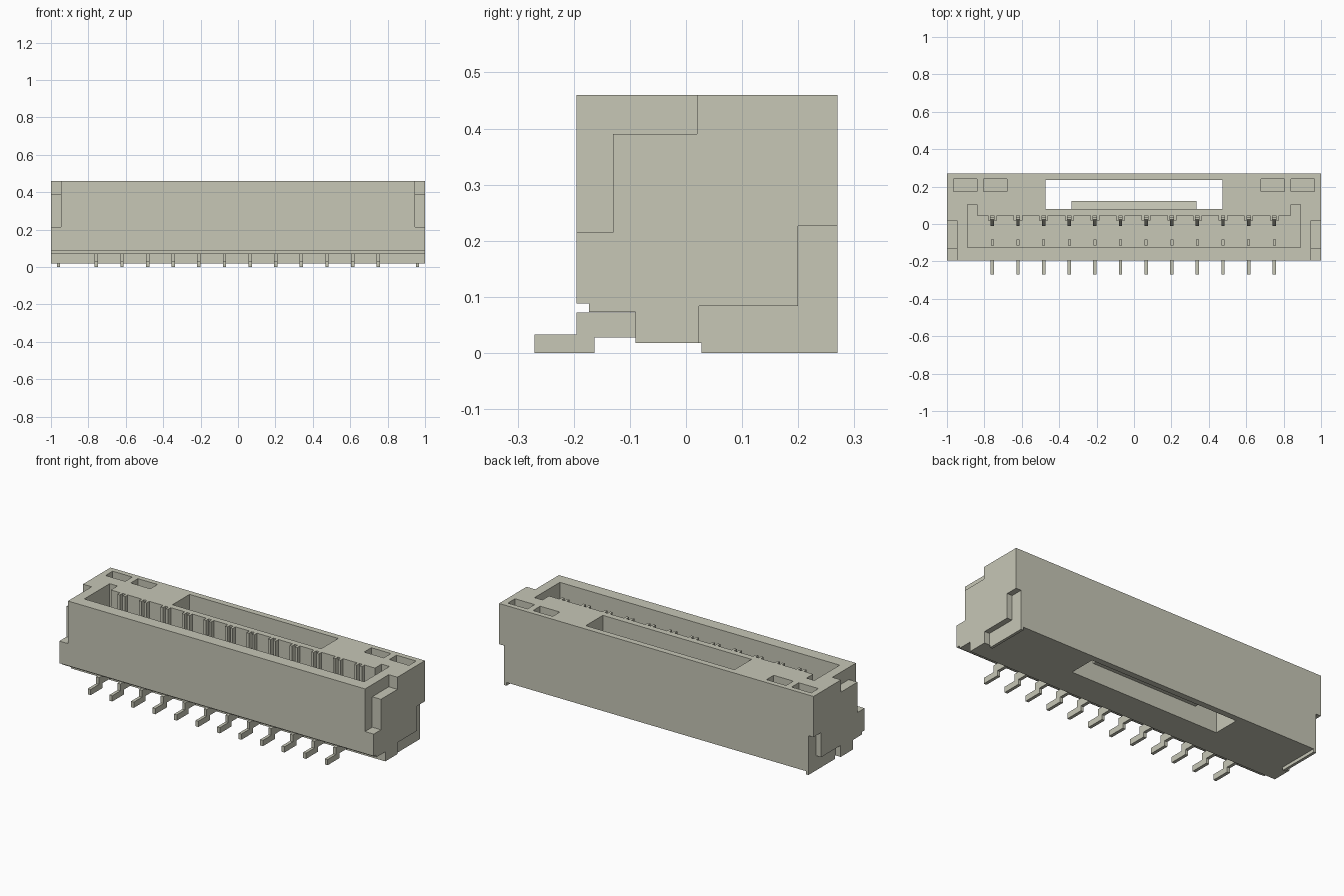
import bpy
import bmesh
from mathutils import Vector

cube = bpy.data.objects.get("Cube")
if cube:
    bpy.data.objects.remove(cube, do_unlink=True)

ivory = bpy.data.materials.new("warm_grey")
ivory.use_nodes = True
COLOR = (0.57, 0.57, 0.47, 1)
ivory.diffuse_color = COLOR
ivory.node_tree.nodes["Principled BSDF"].inputs["Base Color"].default_value = COLOR


def add_prism(bm, points, axis, low, high):
    """Extrude a closed outline: (y, z) points along x, or (x, y) points along z."""
    def place(p, t):
        return (t, *p) if axis == "x" else (*p, t)
    face = bm.faces.new([bm.verts.new(place(p, low)) for p in points])
    new = bmesh.ops.extrude_face_region(bm, geom=[face])["geom"]
    move = Vector(place((0, 0), high - low))
    bmesh.ops.translate(bm, verts=[v for v in new if isinstance(v, bmesh.types.BMVert)], vec=move)


def add_box(bm, x, y, z):
    add_prism(bm, [(x[0], y[0]), (x[1], y[0]), (x[1], y[1]), (x[0], y[1])], "z", *z)


def finish(name, bm):
    bmesh.ops.recalc_face_normals(bm, faces=bm.faces)
    mesh = bpy.data.meshes.new(name)
    bm.to_mesh(mesh)
    bm.free()
    mesh.materials.append(ivory)
    obj = bpy.data.objects.new(name, mesh)
    bpy.context.collection.objects.link(obj)
    return obj


def cut(target, add, *args):
    """Subtract one solid from the target and discard the cutter."""
    bm = bmesh.new()
    add(bm, *args)
    cutter = finish("cutter", bm)
    cutter.hide_render = True
    mod = target.modifiers.new("cut", "BOOLEAN")
    mod.operation = "DIFFERENCE"
    mod.solver = "EXACT"
    mod.object = cutter
    bpy.context.view_layer.objects.active = target
    bpy.ops.object.modifier_apply(modifier=mod.name)
    bpy.data.objects.remove(cutter, do_unlink=True)


def mirrored(span, side):
    return tuple(sorted(side * v for v in span))


TOP, FLOOR = 0.46, 0.11
pin_positions = [-0.757 + 0.137 * i for i in range(12)]

# Housing with a stepped underside at the front
bm = bmesh.new()
add_prism(bm, [(-0.195, 0.088), (-0.173, 0.088), (-0.173, 0.073), (-0.09, 0.073),
               (-0.09, 0.018), (0.27, 0.018), (0.27, TOP), (-0.195, TOP)], "x", -1, 1)
housing = finish("housing", bm)

# Mating cavity, with deeper corners at both ends
cavity = [(-0.89, -0.125), (0.89, -0.125), (0.89, 0.105), (0.84, 0.105),
          (0.84, 0.045), (-0.84, 0.045), (-0.84, 0.105), (-0.89, 0.105)]
cut(housing, add_prism, cavity, "z", FLOOR, 0.6)

# Latch window right through the housing
cut(housing, add_box, (-0.473, 0.473), (0.08, 0.235), (-0.1, 0.6))

for side in (-1, 1):
    # Pockets in the top
    for span in ((0.68, 0.805), (0.84, 0.965)):
        cut(housing, add_box, mirrored(span, side), (0.175, 0.24), (0.24, 0.6))
    # L-shaped recess at the upper front of each end
    low, high = mirrored((0.945, 1.1), side)
    cut(housing, add_prism, [(-0.3, 0.215), (-0.13, 0.215), (-0.13, 0.39),
                             (0.02, 0.39), (0.02, 0.6), (-0.3, 0.6)], "x", low, high)
    # L-shaped notch for the mounting tab at the lower back
    low, high = mirrored((0.967, 1.1), side)
    cut(housing, add_prism, [(0.023, -0.1), (0.4, -0.1), (0.4, 0.226),
                             (0.2, 0.226), (0.2, 0.084), (0.023, 0.084)], "x", low, high)

# Mounting tabs
for side, label in ((-1, "right"), (1, "left")):
    bm = bmesh.new()
    low, high = mirrored((0.952, 0.968), side)
    add_prism(bm, [(0.028, 0), (0.27, 0), (0.27, 0.225), (0.2, 0.225),
                   (0.2, 0.084), (0.024, 0.084), (0.024, 0.04), (0.028, 0.04)], "x", low, high)
    finish(label + "_mounting_tab", bm)

# Latch ramp inside the window
bm = bmesh.new()
add_prism(bm, [(0.079, 0.12), (0.123, 0.12), (0.123, 0.2), (0.079, 0.25)], "x", -0.335, 0.335)
finish("latch_ramp", bm)

# Paired guide ribs on the rear cavity wall
bm = bmesh.new()
for x in pin_positions:
    for side in (-1, 1):
        low, high = mirrored((0.009, 0.024), side)
        add_box(bm, (x + low, x + high), (0.02, 0.047), (FLOOR, TOP))
finish("guide_ribs", bm)

# Contact blades with a tapered tip, and their stubs in the cavity floor
bm = bmesh.new()
for x in pin_positions:
    add_prism(bm, [(-0.01, FLOOR), (0.035, FLOOR), (0.035, 0.37), (0.025, 0.37),
                   (-0.01, 0.25)], "x", x - 0.009, x + 0.009)
    add_box(bm, (x - 0.008, x + 0.008), (-0.115, -0.083), (0.09, FLOOR + 0.02))
finish("contacts", bm)

# Bent solder leads
bm = bmesh.new()
for x in pin_positions:
    add_prism(bm, [(-0.27, 0), (-0.163, 0), (-0.163, 0.028), (-0.088, 0.028),
                   (-0.088, 0.072), (-0.195, 0.072), (-0.195, 0.033),
                   (-0.27, 0.033)], "x", x - 0.009, x + 0.009)
finish("solder_leads", bm)
